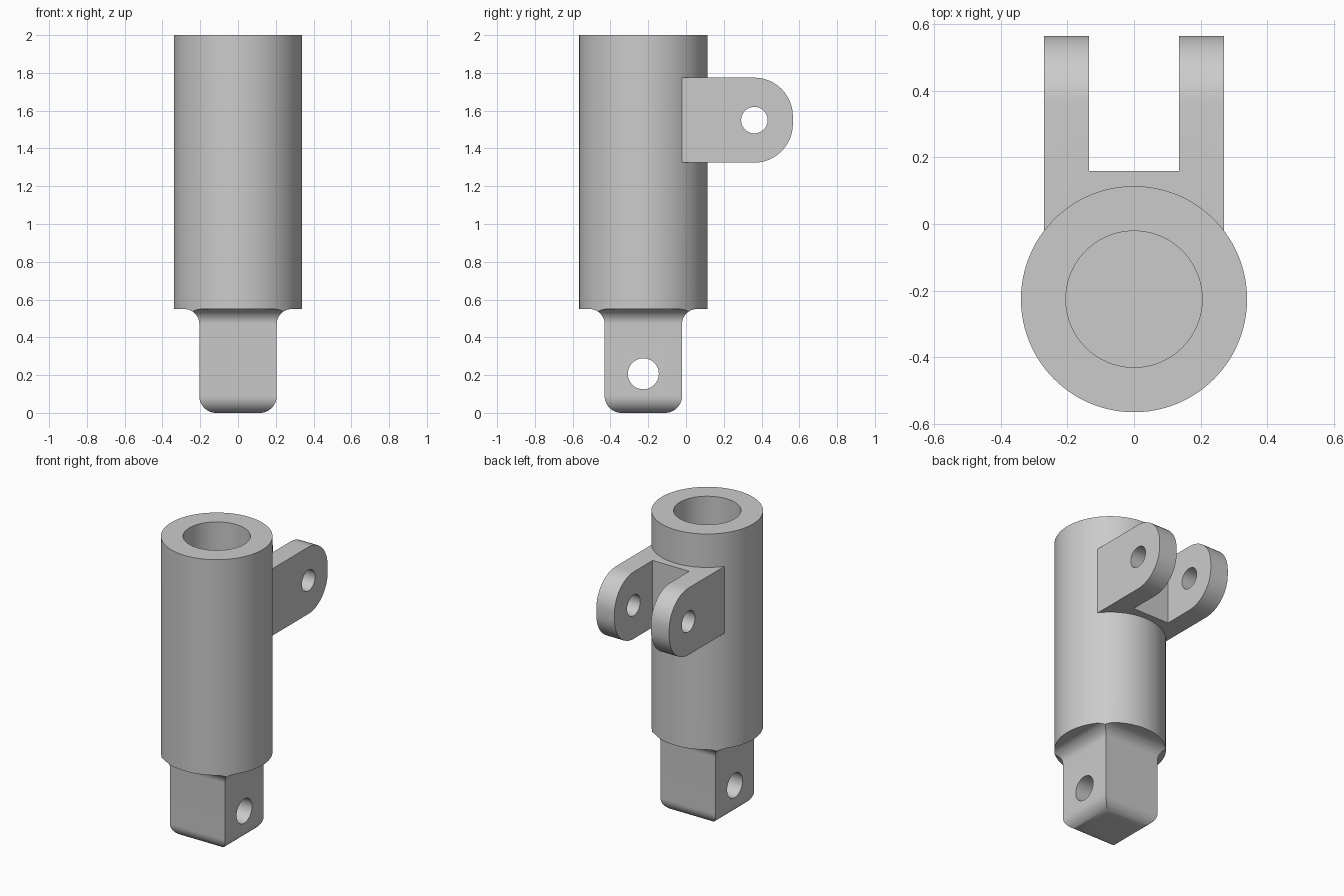
import bpy, bmesh, math
from mathutils import Matrix

if "Cube" in bpy.data.objects:
    bpy.data.objects.remove(bpy.data.objects["Cube"], do_unlink=True)

AXIS_Y = -0.226       # centre line of the tube
R_OUT, R_IN = 0.34, 0.205
SHOULDER, TOP = 0.55, 2.0

mat = bpy.data.materials.new("plain grey")
mat.use_nodes = True
grey = (0.6, 0.6, 0.6, 1)
mat.diffuse_color = grey
mat.node_tree.nodes["Principled BSDF"].inputs["Base Color"].default_value = grey


def finish(bm, name):
    bmesh.ops.recalc_face_normals(bm, faces=bm.faces)
    me = bpy.data.meshes.new(name)
    bm.to_mesh(me)
    bm.free()
    me.materials.append(mat)
    ob = bpy.data.objects.new(name, me)
    bpy.context.collection.objects.link(ob)
    return ob


def cylinder(name, r, length, centre, along_x=False, seg=96):
    bm = bmesh.new()
    m = Matrix.Translation(centre)
    if along_x:
        m = m @ Matrix.Rotation(math.pi / 2, 4, 'Y')
    bmesh.ops.create_cone(bm, cap_ends=True, segments=seg, radius1=r, radius2=r,
                          depth=length, matrix=m)
    return finish(bm, name)


def extrude_x(name, outline, x0, x1):
    """Prism from a (y, z) outline."""
    bm = bmesh.new()
    face = bm.faces.new([bm.verts.new((x0, y, z)) for y, z in outline])
    ext = bmesh.ops.extrude_face_region(bm, geom=[face])
    bmesh.ops.translate(bm, vec=(x1 - x0, 0, 0),
                        verts=[v for v in ext["geom"] if isinstance(v, bmesh.types.BMVert)])
    return finish(bm, name)


def square_loft(name, profile):
    """Stack of square sections from (half width, z) pairs."""
    bm = bmesh.new()
    rings = [[bm.verts.new((sx * w, AXIS_Y + sy * w, z))
              for sx, sy in ((-1, -1), (1, -1), (1, 1), (-1, 1))] for w, z in profile]
    for a, b in zip(rings, rings[1:]):
        for i in range(4):
            j = (i + 1) % 4
            bm.faces.new((a[i], a[j], b[j], b[i]))
    bm.faces.new(rings[0])
    bm.faces.new(rings[-1])
    return finish(bm, name)


def arc(cu, cv, r, start, end, n=12):
    return [(cu + r * math.cos(t), cv + r * math.sin(t))
            for t in (math.radians(start + (end - start) * i / n) for i in range(n + 1))]


def combine(ob, tool, operation):
    bpy.context.view_layer.objects.active = ob
    mod = ob.modifiers.new("cut", 'BOOLEAN')
    mod.object, mod.operation, mod.solver = tool, operation, 'EXACT'
    bpy.ops.object.modifier_apply(modifier=mod.name)
    bpy.data.objects.remove(tool, do_unlink=True)


# Square tang with rounded foot and flared neck, widening to a block that is
# turned round by intersecting it with a cylinder
tang, foot, neck = 0.205, 0.09, 0.08
profile = (arc(tang - foot, foot, foot, -90, 0)
           + arc(tang + neck, SHOULDER - neck, neck, 180, 90)
           + [(0.5, SHOULDER), (0.5, TOP)])
rod = square_loft("clevis_rod", profile)
combine(rod, cylinder("round", R_OUT, 2.4, (0, AXIS_Y, 1.0)), 'INTERSECT')

# Fork with two rounded ears
z0, z1, y_end, r = 1.325, 1.775, 0.566, 0.205
outline = ([(-0.1, z0)] + arc(y_end - r, z0 + r, r, -90, 0)
           + arc(y_end - r, z1 - r, r, 0, 90) + [(-0.1, z1)])
fork = extrude_x("fork", outline, -0.271, 0.271)
slot = extrude_x("slot", [(0.16, 1.2), (0.7, 1.2), (0.7, 1.9), (0.16, 1.9)], -0.136, 0.136)
combine(fork, slot, 'DIFFERENCE')
combine(rod, fork, 'UNION')

# Blind bore and the cross holes
bore_floor = 0.69
combine(rod, cylinder("bore", R_IN, 2.1 - bore_floor,
                      (0, AXIS_Y, (2.1 + bore_floor) / 2)), 'DIFFERENCE')
combine(rod, cylinder("tang_hole", 0.082, 1, (0, AXIS_Y, 0.207), True, 48), 'DIFFERENCE')
combine(rod, cylinder("ear_hole", 0.07, 1, (0, 0.362, 1.55), True, 48), 'DIFFERENCE')

bpy.ops.object.select_all(action='DESELECT')
rod.select_set(True)
bpy.context.view_layer.objects.active = rod
bpy.ops.object.shade_smooth_by_angle(angle=math.radians(30))
